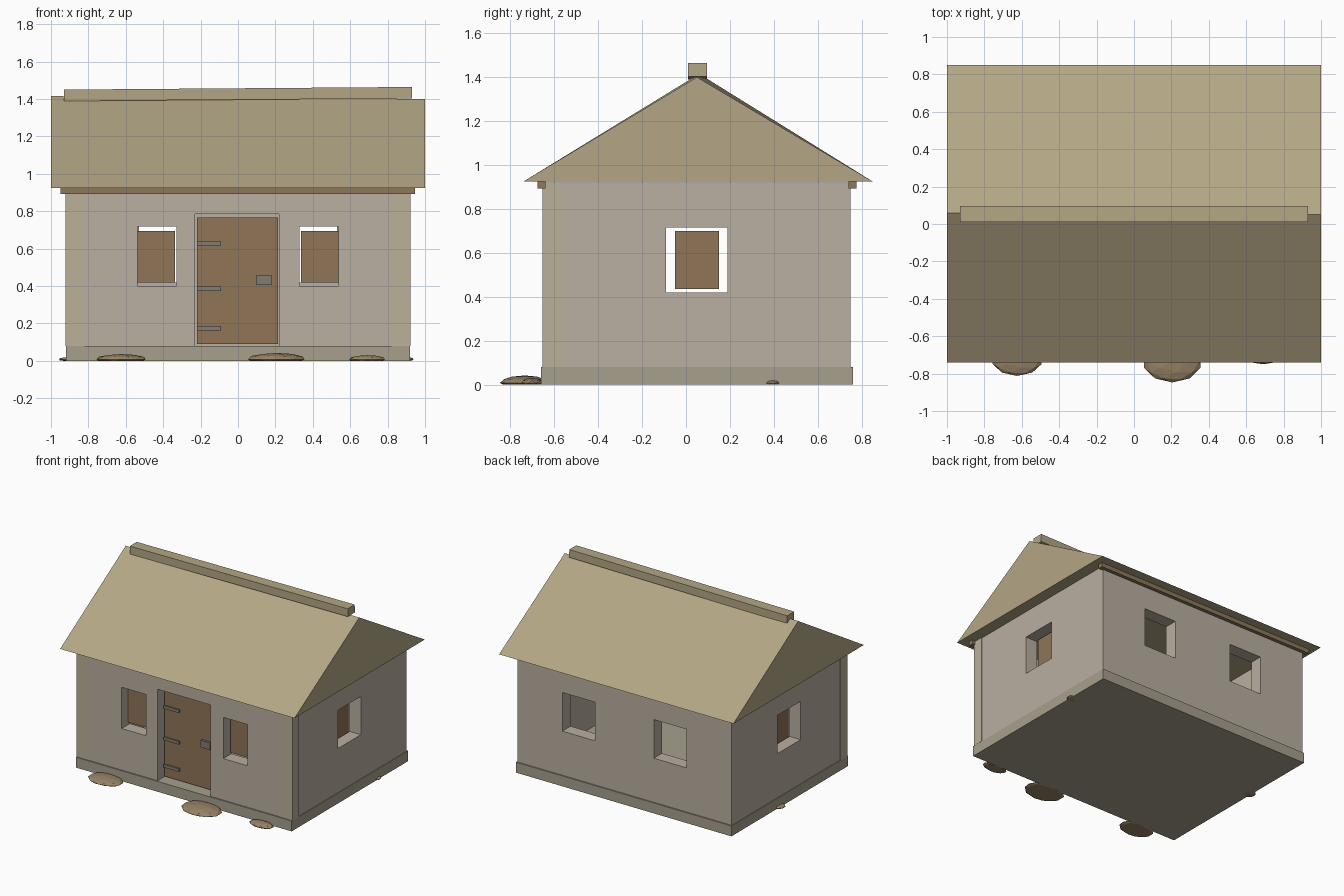
import bpy, bmesh, math
from mathutils import Vector

if "Cube" in bpy.data.objects:
    bpy.data.objects.remove(bpy.data.objects["Cube"])


def material(name, rgb):
    m = bpy.data.materials.new(name)
    m.diffuse_color = (*[(c / 255) ** 2.2 for c in rgb], 1)
    m.use_nodes = True
    m.node_tree.nodes["Principled BSDF"].inputs["Base Color"].default_value = m.diffuse_color
    return m


PLASTER = material("plaster", (184, 174, 160))
POST = material("post_plaster", (184, 175, 152))
BASE = material("foundation_stone", (166, 158, 140))
THATCH = material("thatch", (178, 165, 132))
WOOD = material("wood", (142, 116, 88))
BEAM = material("beam_wood", (138, 120, 90))
IRON = material("iron", (128, 124, 116))
ROCK = material("rock", (150, 130, 102))


def make(name, bm, mat=None):
    bmesh.ops.recalc_face_normals(bm, faces=bm.faces[:])
    me = bpy.data.meshes.new(name)
    bm.to_mesh(me)
    bm.free()
    ob = bpy.data.objects.new(name, me)
    bpy.context.collection.objects.link(ob)
    if mat:
        me.materials.append(mat)
    return ob


def box(name, x, y, z, mat=None):
    """Box from (min, max) ranges, with its origin at the centre."""
    bm = bmesh.new()
    bmesh.ops.create_cube(bm, size=1)
    bmesh.ops.scale(bm, vec=Vector((x[1] - x[0], y[1] - y[0], z[1] - z[0])), verts=bm.verts)
    ob = make(name, bm, mat)
    ob.location = (sum(x) / 2, sum(y) / 2, sum(z) / 2)
    return ob


def sided(s, a, b):
    """Range a..b on the +x side, or its mirror image."""
    return tuple(sorted((s * a, s * b)))


# Foundation and hollow walls
box("foundation", (-0.92, 0.92), (-0.66, 0.76), (0, 0.08), BASE)
walls = box("walls", (-0.915, 0.915), (-0.65, 0.75), (0.08, 0.92), PLASTER)

# Room, door and window openings
cuts = [((-0.815, 0.815), (-0.55, 0.65), (0, 1)),
        ((-0.23, 0.22), (-0.8, -0.5), (0, 0.785)),
        ((-1.2, 1.2), (-0.09, 0.19), (0.42, 0.715))]
for s in (-1, 1):
    cuts.append((sided(s, 0.33, 0.537), (-0.8, -0.5), (0.40, 0.718)))
    cuts.append((sided(s, 0.25, 0.53), (0.6, 0.9), (0.42, 0.718)))
for i, c in enumerate(cuts):
    cutter = box(f"opening_cutter_{i}", *c)
    cutter.hide_render = True
    cutter.hide_set(True)
    mod = walls.modifiers.new("opening", "BOOLEAN")
    mod.operation = "DIFFERENCE"
    mod.solver = "EXACT"
    mod.object = cutter

# Bake the openings and remove the cutters
bpy.context.view_layer.update()
baked = bpy.data.meshes.new_from_object(walls.evaluated_get(bpy.context.evaluated_depsgraph_get()))
walls.modifiers.clear()
walls.data = baked
for ob in [o for o in bpy.data.objects if o.name.startswith("opening_cutter")]:
    bpy.data.objects.remove(ob)

# Front corner posts, shutters set deep in the openings
for s, side in ((-1, "left"), (1, "right")):
    box(f"corner_post_{side}", sided(s, 0.82, 0.921), (-0.653, -0.57), (0.08, 0.92), POST)
    box(f"front_shutter_{side}", sided(s, 0.337, 0.537), (-0.575, -0.55), (0.42, 0.695), WOOD)
    box(f"side_shutter_{side}", sided(s, 0.815, 0.84), (-0.05, 0.15), (0.435, 0.70), WOOD)

# Door with iron straps and latch
box("door", (-0.22, 0.215), (-0.58, -0.55), (0.09, 0.765), WOOD)
for i, z in enumerate((0.175, 0.385, 0.628)):
    box(f"hinge_strap_{i}", (-0.22, -0.09), (-0.592, -0.578), (z - 0.012, z + 0.012), IRON)
box("latch", (0.10, 0.18), (-0.597, -0.578), (0.405, 0.46), IRON)

# Gable roof as a closed prism with a slightly sagging right end
bm = bmesh.new()
ends = []
for x, ridge in ((-1, (0.06, 1.415)), (1, (0.05, 1.40))):
    ends.append([bm.verts.new((x, y, z)) for y, z in ((-0.74, 0.925), (0.85, 0.925), ridge)])
for e in ends:
    bm.faces.new(e)
for i in range(3):
    j = (i + 1) % 3
    bm.faces.new((ends[0][i], ends[0][j], ends[1][j], ends[1][i]))
make("roof", bm, THATCH)

# Ridge beam, tilted a little, and eave beams
ridge_beam = box("ridge_beam", (-0.93, 0.93), (0.01, 0.095), (1.396, 1.457), THATCH)
ridge_beam.rotation_euler.y = -math.atan(0.014 / 1.86)
box("front_eave_beam", (-0.95, 0.945), (-0.677, -0.64), (0.892, 0.928), BEAM)
box("back_eave_beam", (-0.95, 0.945), (0.74, 0.777), (0.892, 0.928), BEAM)

# Flat-bottomed stones around the base: x, y, rx, ry, height
stones = [(-0.625, -0.72, 0.138, 0.092, 0.036),
          (0.205, -0.735, 0.158, 0.112, 0.042),
          (0.69, -0.70, 0.10, 0.05, 0.03),
          (-0.90, 0.17, 0.06, 0.05, 0.02),
          (0.89, 0.395, 0.05, 0.038, 0.022)]
for i, (x, y, rx, ry, h) in enumerate(stones):
    bm = bmesh.new()
    bmesh.ops.create_icosphere(bm, subdivisions=2, radius=1)
    for v in bm.verts:
        v.co = (x + v.co.x * rx, y + v.co.y * ry, max(0, 0.008 + v.co.z * (h - 0.008)))
    bmesh.ops.dissolve_degenerate(bm, dist=1e-5, edges=bm.edges[:])
    make(f"stone_{i}", bm, ROCK)
